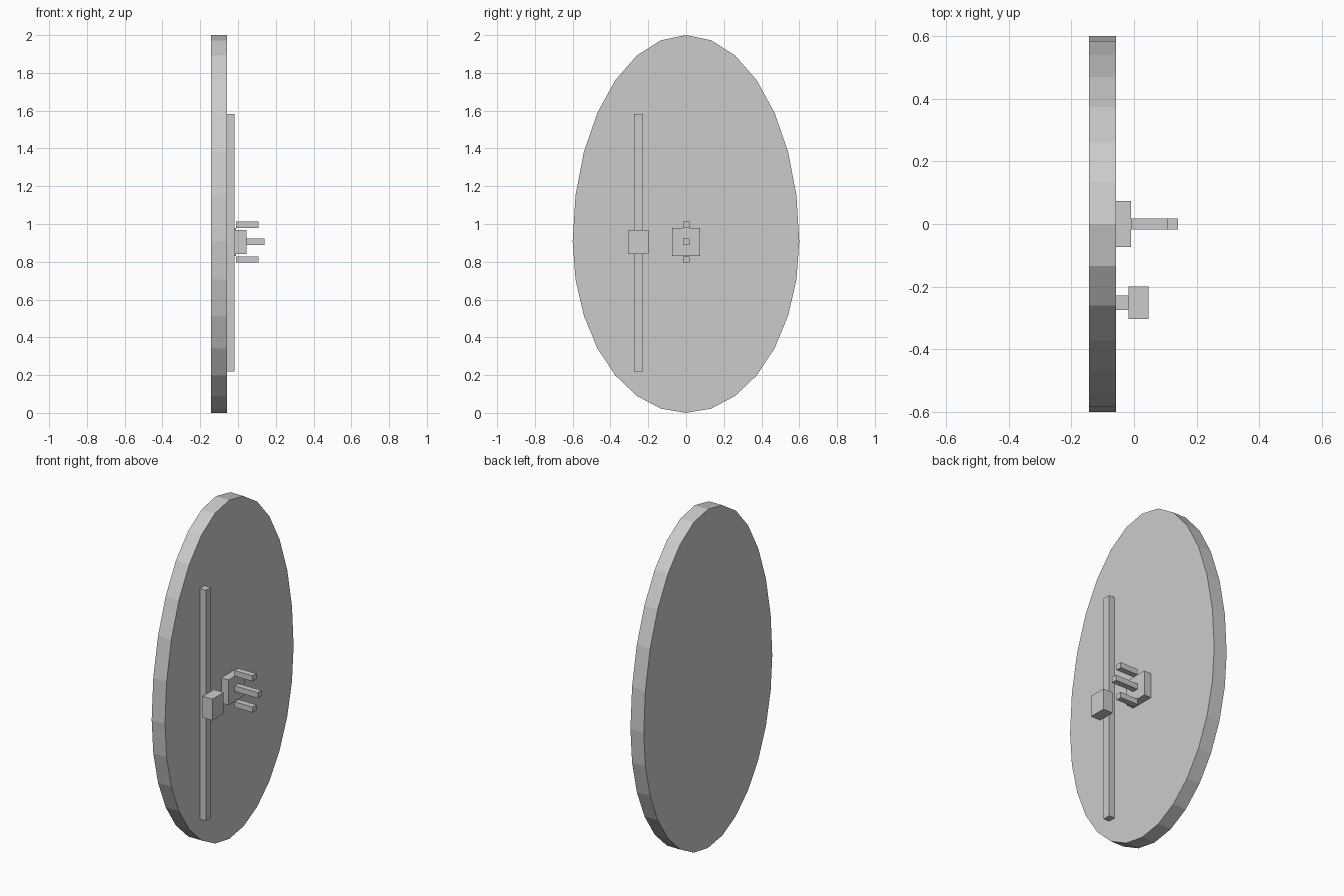
import bpy, bmesh
from math import sin, cos, pi

if "Cube" in bpy.data.objects:
    bpy.data.objects.remove(bpy.data.objects["Cube"])


def make_object(name, bm):
    bmesh.ops.recalc_face_normals(bm, faces=bm.faces)
    mesh = bpy.data.meshes.new(name)
    bm.to_mesh(mesh)
    bm.free()
    obj = bpy.data.objects.new(name, mesh)
    bpy.context.collection.objects.link(obj)
    return obj


def box(name, x, y, z):
    """Box from (min, max) ranges on each axis."""
    bm = bmesh.new()
    bmesh.ops.create_cube(bm, size=1)
    for v in bm.verts:
        v.co = [(r[0] + r[1]) / 2 + c * (r[1] - r[0]) for c, r in zip(v.co, (x, y, z))]
    return make_object(name, bm)


# Egg-shaped shield board: upper half is taller than the lower half
SIDES, MID_Z, HALF_W = 28, 0.908, 0.6
BACK, FACE = -0.144, -0.057
bm = bmesh.new()
rim = []
for i in range(SIDES):
    a = 2 * pi * i / SIDES
    c = cos(a)
    height = 2 - MID_Z if c > 0 else MID_Z
    rim.append(bm.verts.new((BACK, HALF_W * sin(a), MID_Z + c * height)))
face = bm.faces.new(rim)
ext = bmesh.ops.extrude_face_region(bm, geom=[face], use_keep_orig=True)
for v in ext["geom"]:
    if isinstance(v, bmesh.types.BMVert):
        v.co.x = FACE
make_object("shield_board", bm)

# Arm strap rail with its grip block
box("strap_rail", (FACE, -0.018), (-0.275, -0.229), (0.22, 1.583))
box("grip_block", (-0.018, 0.046), (-0.304, -0.199), (0.842, 0.968))

# Central mounting plate and three pegs
box("mount_plate", (FACE, -0.01), (-0.074, 0.074), (0.83, 0.979))
for name, z, tip in (("lower_peg", 0.812, 0.108),
                     ("middle_peg", 0.906, 0.141),
                     ("upper_peg", 0.996, 0.108)):
    box(name, (-0.01, tip), (-0.017, 0.018), (z - 0.0165, z + 0.0165))
